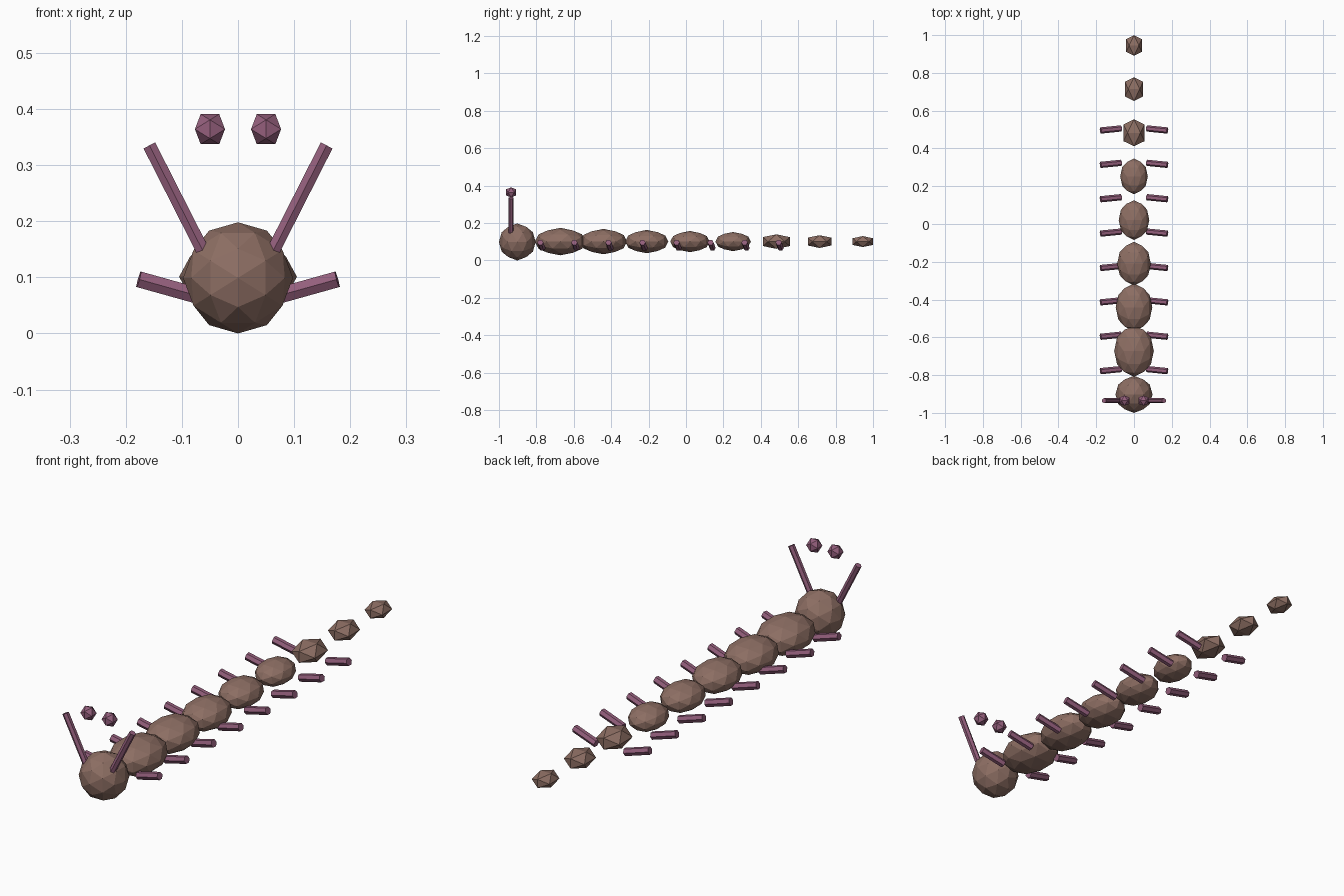
import bpy, bmesh, math
from mathutils import Vector, Matrix

if "Cube" in bpy.data.objects:
    bpy.data.objects.remove(bpy.data.objects["Cube"])


def material(name, rgb):
    m = bpy.data.materials.new(name)
    m.diffuse_color = (*rgb, 1)
    m.use_nodes = True
    m.node_tree.nodes["Principled BSDF"].inputs["Base Color"].default_value = m.diffuse_color
    return m


BROWN = material("dusty_brown", (0.266, 0.156, 0.125))
MAUVE = material("mauve", (0.296, 0.114, 0.202))


def finish(name, bm, mat):
    bmesh.ops.recalc_face_normals(bm, faces=bm.faces)
    me = bpy.data.meshes.new(name)
    bm.to_mesh(me)
    bm.free()
    me.materials.append(mat)
    ob = bpy.data.objects.new(name, me)
    bpy.context.collection.objects.link(ob)
    return ob


def ico(name, centre, radii, detail, mat):
    """Axis-aligned icosahedron, optionally split once into a faceted ball."""
    g = (1 + math.sqrt(5)) / 2
    bm = bmesh.new()
    for a in (-1, 1):
        for b in (-g, g):
            for co in ((a, 0, b), (0, b, a), (b, a, 0)):
                bm.verts.new(Vector(co).normalized())
    bmesh.ops.convex_hull(bm, input=bm.verts[:])
    if detail:
        bmesh.ops.subdivide_edges(bm, edges=bm.edges[:], cuts=1, use_grid_fill=True)
        for v in bm.verts:
            v.co.normalize()
    bmesh.ops.transform(bm, verts=bm.verts,
                        matrix=Matrix.Translation(centre) @ Matrix.Diagonal((*radii, 1)))
    return finish(name, bm, mat)


def rod(name, start, end, radius, mat):
    """Six-sided rod between two points."""
    start, end = Vector(start), Vector(end)
    d = end - start
    z = d.normalized()
    x = Vector((0, 1, 0)).cross(z).normalized()
    y = z.cross(x)
    rot = Matrix((x, y, z)).transposed().to_4x4()
    bm = bmesh.new()
    bmesh.ops.create_cone(bm, cap_ends=True, segments=6, radius1=radius, radius2=radius,
                          depth=d.length,
                          matrix=Matrix.Translation((start + end) / 2) @ rot)
    return finish(name, bm, mat)


# Head
ico("head", (0, -0.902, 0.099), (0.098, 0.098, 0.099), 1, BROWN)

# Body segments shrinking toward the tail; the last three are plain icosahedra
for i in range(8):
    r = 0.105 - 0.008 * i
    ico(f"body_segment_{i + 1}", (0, -0.672 + 0.231 * i, 0.101),
        (r, r * 1.3, r * 0.7), i < 5, BROWN)

for side, s in (("left", -1), ("right", 1)):
    # Floating eyes and slanted antennae
    ico(f"eye_{side}", (s * 0.05, -0.935, 0.364), (0.0315,) * 3, 0, MAUVE)
    rod(f"antenna_{side}", (s * 0.060, -0.935, 0.142), (s * 0.158, -0.935, 0.335),
        0.0135, MAUVE)
    # Legs
    for i in range(8):
        y = -0.779 + 0.182 * i
        rod(f"leg_{side}_{i + 1}", (s * 0.068, y + 0.011, 0.066), (s * 0.177, y, 0.0965),
            0.0165, MAUVE)
